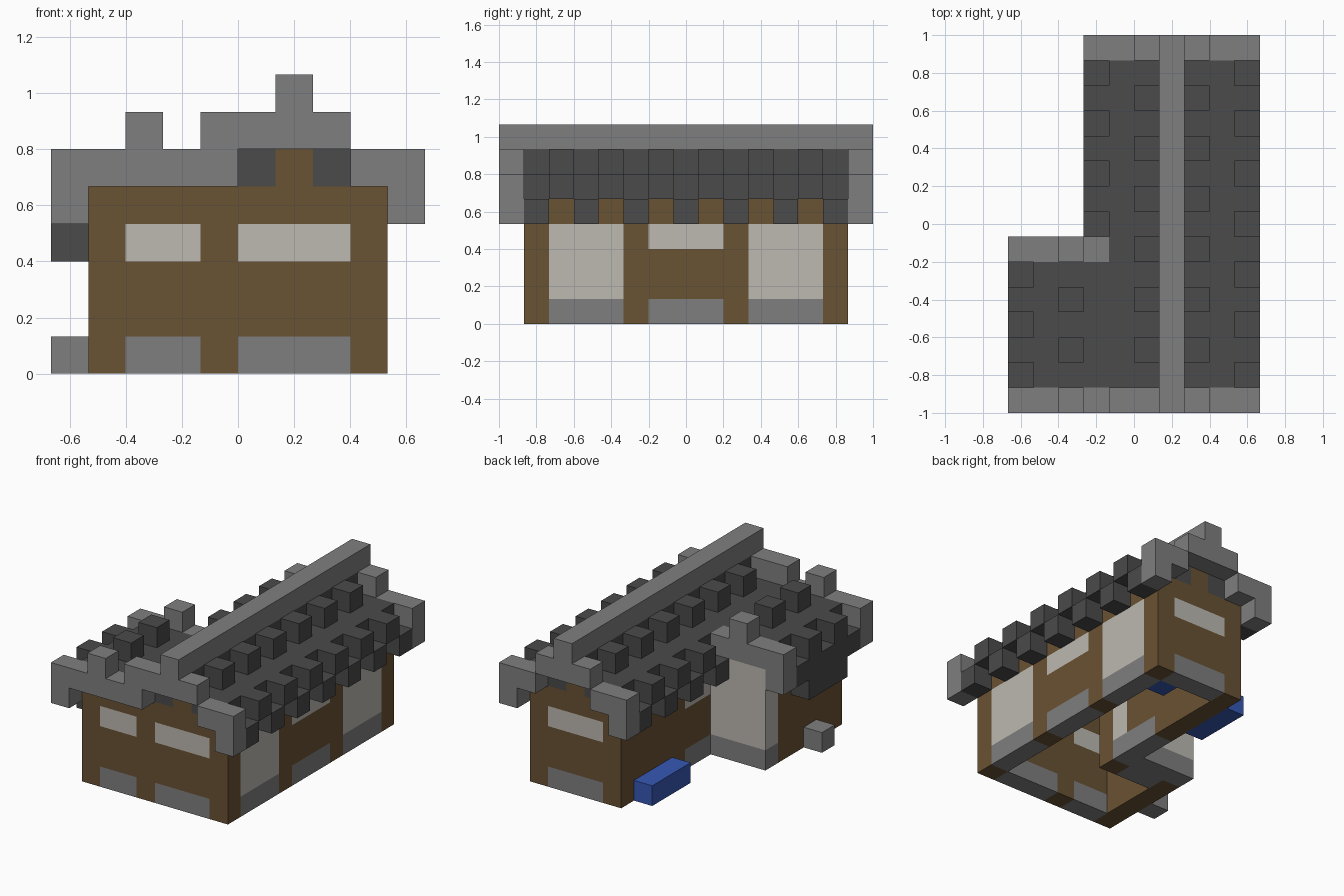
import bpy
import bmesh
from mathutils import Vector

if "Cube" in bpy.data.objects:
    bpy.data.objects.remove(bpy.data.objects["Cube"], do_unlink=True)

U = 2 / 15                      # block size
ORIGIN = Vector((-5, -7.5, 0))  # grid corner, in blocks

COLOURS = {
    "timber brown": (0.141, 0.084, 0.033),
    "stone grey": (0.212, 0.212, 0.212),
    "roof slate": (0.069, 0.069, 0.069),
    "pale plaster": (0.508, 0.485, 0.440),
    "blue": (0.038, 0.098, 0.456),
}


def material(name):
    m = bpy.data.materials.new(name)
    m.use_nodes = True
    rgba = (*COLOURS[name], 1)
    m.diffuse_color = rgba
    m.node_tree.nodes["Principled BSDF"].inputs["Base Color"].default_value = rgba
    return m


mats = {n: material(n) for n in COLOURS}
blocks = {}   # grid cell -> part name
parts = {}    # part name -> colour name


def fill(part, colour, xs, ys, zs):
    """Fill an inclusive range of cells; later parts replace earlier ones."""
    parts[part] = colour
    span = lambda r: range(r[0], r[1] + 1) if isinstance(r, tuple) else (r,)
    for x in span(xs):
        for y in span(ys):
            for z in span(zs):
                blocks[x, y, z] = part


# hollow L-shaped walls
WALL = (0, 4)
for xs, ys in (((1, 8), 1), (8, (1, 13)), ((4, 8), 13),
               (4, (5, 13)), ((1, 4), 5), (1, (1, 5))):
    fill("walls", "timber brown", xs, ys, WALL)
for y in (1, 13):
    fill("gable_posts", "timber brown", 6, y, 5)

# low windows with a stone plinth below each
for xs, ys in (((2, 3), 1), ((5, 7), 1), ((5, 7), 13), (8, (6, 8)), (4, (6, 8))):
    fill("windows", "pale plaster", xs, ys, 3)
    fill("plinths", "stone grey", xs, ys, 0)

# tall plaster bays in the long wall and on the back of the wing
for xs, ys, top in ((8, (2, 4), 3), (8, (10, 12), 3), ((1, 4), 6, 4)):
    fill("plaster_bays", "pale plaster", xs, ys, (1, top))
    fill("plinths", "stone grey", xs, ys, 0)
fill("plinths", "stone grey", (2, 3), 5, 0)

# roof decks and the beam under the ridge
SLATE = "roof slate"
fill("main_roof", SLATE, (7, 8), (1, 13), 5)
fill("main_roof", SLATE, (4, 5), (1, 13), 5)
fill("main_roof", SLATE, 6, (1, 13), 6)
fill("wing_roof", SLATE, (1, 3), (1, 5), 5)


def eaves(part, x, first, last):
    """Staggered tiles: even rows sit high, odd rows hang low."""
    for y in range(first, last + 1):
        fill(part, SLATE, x, y, 4 if y % 2 else 5)


eaves("main_eaves", 9, 1, 13)
eaves("main_eaves", 3, 7, 13)
eaves("wing_eaves", 0, 1, 5)

# raised tiles beside the ridge and along the wing
for y in range(2, 13, 2):
    for x in (5, 7):
        fill("raised_tiles", SLATE, x, y, 6)
for y in (2, 4):
    fill("wing_raised_tiles", SLATE, 2, y, 6)

# stone ridge and gable trims
STONE = "stone grey"
fill("ridge", STONE, 6, (0, 14), 7)
for y in (0, 14):
    fill("main_gable_trim", STONE, (5, 7), y, 6)
    fill("main_gable_trim", STONE, (8, 9), y, 5)
    fill("main_gable_trim", STONE, 9, y, 4)
fill("main_gable_trim", STONE, (3, 4), 14, 5)
fill("main_gable_trim", STONE, 3, 14, 4)
fill("main_gable_trim", STONE, 4, 0, (5, 6))
for y in (0, 6):
    fill("wing_gable_trim", STONE, (0, 3), y, 5)
    fill("wing_gable_trim", STONE, 0, y, 4)
    fill("wing_gable_trim", STONE, 2, y, 6)

# side porch: canopy and step
fill("porch_canopy", SLATE, 0, (2, 4), (3, 4))
fill("porch_step", STONE, 0, 3, 0)

# blue trough outside and blue block inside
fill("trough", "blue", 3, (10, 12), 0)
fill("inner_block", "blue", 7, 12, 0)


def build(part):
    """Skin the exposed sides of a part's cells as one mesh."""
    bm = bmesh.new()
    for cell in (c for c, p in blocks.items() if p == part):
        for axis in range(3):
            for sign in (-1, 1):
                beside = list(cell)
                beside[axis] += sign
                if tuple(beside) in blocks:
                    continue
                n, a, b = Vector(), Vector(), Vector()
                n[axis] = sign / 2
                a[(axis + 1) % 3] = 0.5
                b[(axis + 2) % 3] = 0.5 * sign
                mid = Vector(cell) + Vector((0.5, 0.5, 0.5)) + n + ORIGIN
                bm.faces.new([bm.verts.new((mid + d) * U)
                              for d in (-a - b, a - b, a + b, b - a)])
    bmesh.ops.remove_doubles(bm, verts=bm.verts, dist=U / 100)
    mesh = bpy.data.meshes.new(part)
    bm.to_mesh(mesh)
    bm.free()
    mesh.materials.append(mats[parts[part]])
    bpy.context.collection.objects.link(bpy.data.objects.new(part, mesh))


for part in parts:
    build(part)
